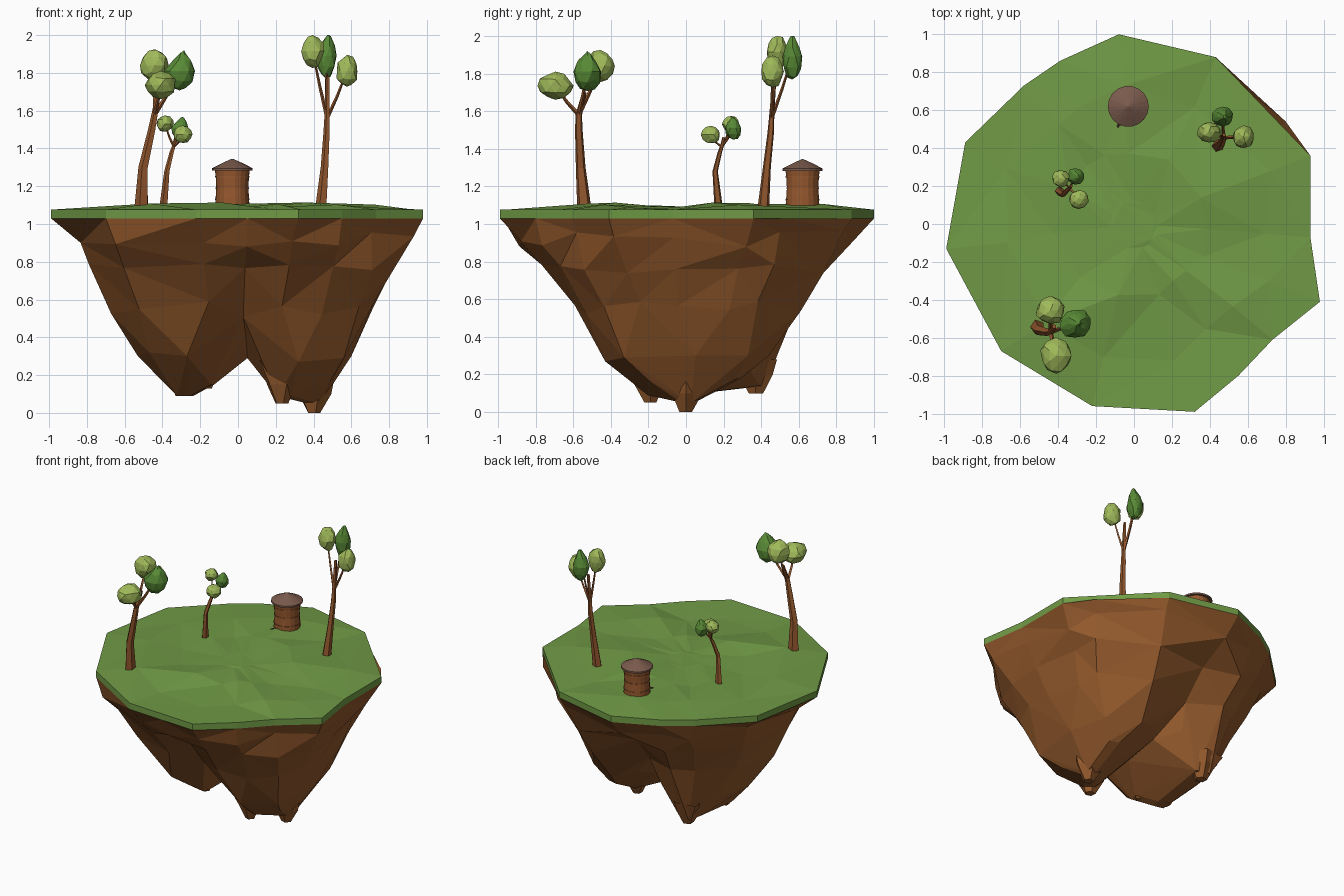
import bpy, bmesh, math, random
from mathutils import Vector

if "Cube" in bpy.data.objects:
    bpy.data.objects.remove(bpy.data.objects["Cube"])

random.seed(11)


def mat(name, r, g, b):
    lin = lambda c: ((c / 255 + 0.055) / 1.055) ** 2.4 if c > 10 else c / 255 / 12.92
    m = bpy.data.materials.new(name)
    m.diffuse_color = (lin(r), lin(g), lin(b), 1)
    m.use_nodes = True
    m.node_tree.nodes["Principled BSDF"].inputs["Base Color"].default_value = m.diffuse_color
    return m


GRASS = mat("grass_green", 112, 154, 70)
EARTH = mat("earth_brown", 148, 90, 44)
BARK = mat("bark_brown", 148, 88, 46)
LIGHT = mat("light_leaf", 160, 186, 90)
DARK = mat("dark_leaf", 88, 138, 54)
WOOD = mat("barrel_wood", 150, 88, 46)
LID = mat("lid_brown", 122, 90, 76)
METAL = mat("dark_metal", 72, 56, 46)


def finish(bm, name, material):
    bmesh.ops.recalc_face_normals(bm, faces=bm.faces)
    me = bpy.data.meshes.new(name)
    bm.to_mesh(me)
    bm.free()
    ob = bpy.data.objects.new(name, me)
    me.materials.append(material)
    bpy.context.collection.objects.link(ob)
    return ob


def loft(bm, rings, first=True, last=True):
    """Skin a list of equally long point rings, with optional end caps."""
    vs = [[bm.verts.new(p) for p in ring] for ring in rings]
    n = len(vs[0])
    for a, b in zip(vs, vs[1:]):
        for i in range(n):
            j = (i + 1) % n
            bm.faces.new((a[i], a[j], b[j], b[i]))
    if first:
        bm.faces.new(vs[0])
    if last:
        bm.faces.new(vs[-1])


def tube(bm, path, sides=5):
    """Tapered tube along points (x, y, z, radius)."""
    pts = [Vector(p[:3]) for p in path]
    rings = []
    for i, p in enumerate(path):
        d = (pts[min(i + 1, len(pts) - 1)] - pts[max(i - 1, 0)]).normalized()
        u = d.cross(Vector((0, 1, 0))).normalized()
        v = u.cross(d)
        rings.append([pts[i] + p[3] * (u * math.cos(a) + v * math.sin(a))
                      for a in (math.tau * k / sides for k in range(sides))])
    loft(bm, rings)


def turned(bm, cx, cy, profile, sides):
    loft(bm, [[(cx + r * math.cos(math.tau * k / sides), cy + r * math.sin(math.tau * k / sides), z)
               for k in range(sides)] for r, z in profile])


# Grass plate: irregular outline with a gently bumpy top
OUTLINE = [(-.08, 1.0), (-.39, .86), (-.58, .73), (-.89, .43), (-.99, -.13), (-.70, -.67),
           (-.22, -.96), (.32, -.99), (.55, -.80), (.73, -.61), (.98, -.41), (.93, -.07),
           (.93, .36), (.43, .88)]
bm = bmesh.new()
rings = [[(x, y, 1.03) for x, y in OUTLINE],
         [(x, y, 1.076) for x, y in OUTLINE]]
for f, lo, hi in ((.72, 1.065, 1.11), (.40, 1.075, 1.115), (.13, 1.088, 1.094)):
    rings.append([(x * f * random.uniform(.92, 1.08), y * f * random.uniform(.92, 1.08),
                   random.uniform(lo, hi)) for x, y in OUTLINE])
loft(bm, rings, first=False)
bmesh.ops.triangulate(bm, faces=bm.faces[:])
finish(bm, "grass_top", GRASS)

# Upper rock: rings following the left/right/front/back silhouettes, grooved in the middle
ROCK = OUTLINE[:7] + [(.05, -.975)] + OUTLINE[7:13] + [(.80, .54)] + OUTLINE[13:]
LEVELS = [(.92, .81, .88, .87, .86, 1), (.75, .76, .79, .72, .75, .9),
          (.55, .66, .71, .58, .62, .76)]
bm = bmesh.new()
rings = [[(x, y, 1.03) for x, y in ROCK]]
for z, xl, xr, yf, yb, groove in LEVELS:
    ring = []
    for x, y in ROCK:
        a = math.atan2(y, x)
        k = random.uniform(.97, 1.05) * (groove if abs(x) < .1 else 1)
        k *= 1 + abs(math.sin(2 * a)) * (.13 if x > 0 > y else .07)
        px = math.cos(a) * k * (xr if x > 0 else xl)
        py = math.sin(a) * k * (yb if y > 0 else yf)
        s = min(1, .96 * math.hypot(x, y) / math.hypot(px, py))    # stay under the grass
        ring.append((px * s, py * s, z + random.uniform(-.045, .045)))
    rings.append(ring)
loft(bm, rings, first=False, last=False)
bmesh.ops.triangulate(bm, faces=bm.faces[:])

# Lower rock: two lobes hulled between the last ring, a belt and hanging tips
VALLEY = [(.05, -.26, .42), (.05, .26, .34), (.05, 0, .29)]
BELTS = {
    -1: [(-.53, .02, .30), (-.47, -.26, .32), (-.27, -.40, .30), (-.08, -.36, .42),
         (-.46, .32, .30), (-.30, .48, .30), (-.07, .42, .38)],
    1: [(.60, .05, .30), (.56, -.33, .29), (.32, -.43, .27), (.13, -.38, .40),
        (.53, .33, .30), (.30, .44, .30), (.13, .38, .36), (.49, -.2, .17)]}
TIPS = {-1: [(-.28, .36, .14, .07), (-.28, -.05, .09, .05), (-.17, -.16, .15, .05)],
        1: [(.40, .01, .05, .04), (.25, -.16, .09, .05), (.40, .25, .18, .05)]}
for side in (-1, 1):
    lobe = bmesh.new()
    pts = [p for p in rings[-1] if p[0] * side > 0 or abs(p[0]) < .1]
    pts += VALLEY + BELTS[side]
    for x, y, z, r in TIPS[side]:
        pts += [(x + r * math.cos(t), y + r * math.sin(t), z) for t in (.5, 2.1, 3.7, 5.3)]
    verts = [lobe.verts.new(p) for p in pts]
    out = bmesh.ops.convex_hull(lobe, input=verts)
    junk = {v for v in out["geom_interior"] + out["geom_unused"] if isinstance(v, bmesh.types.BMVert)}
    bmesh.ops.delete(lobe, geom=list(junk), context='VERTS')
    finish(lobe, "rock_lobe_left" if side < 0 else "rock_lobe_right", EARTH)

# Small pointed stones hanging from the lobes: x, y, tip height, radius at the top
for x, y, z, r in [(.40, .0, 0, .13), (.23, -.19, .05, .13), (-.28, .37, .10, .14),
                   (-.17, -.14, .13, .11), (-.30, -.03, .09, .13)]:
    spike = []
    for h, s in ((.28, 1), (z + .10, .68), (z, .28)):
        spike.append([(x + r * s * q * math.cos(t), y + r * s * q * math.sin(t), h)
                      for t, q in ((math.tau * i / 5, random.uniform(.85, 1.1)) for i in range(5))])
    loft(bm, spike, first=False)
finish(bm, "rock_base", EARTH)


# Trees: bent trunk, thin branches to each leaf clump
def clump(name, c, size, dark):
    bm = bmesh.new()
    bmesh.ops.create_icosphere(bm, subdivisions=2, radius=1.06)
    for v in bm.verts:
        v.co *= random.uniform(.88, 1.07)
        if dark and v.co.z > 0:          # pointed teardrop
            s = 1 - .7 * min(v.co.z, 1) ** 1.6
            v.co.x = v.co.x * s + .3 * v.co.z
            v.co.y *= s
        v.co = Vector((c[i] + v.co[i] * size[i] for i in range(3)))
        v.co.z = min(v.co.z, 2.0)
    finish(bm, name, DARK if dark else LIGHT)


def tree(name, trunk, clumps):
    bm = bmesh.new()
    tube(bm, trunk)
    fork = trunk[-2]
    for i, (c, size, dark) in enumerate(clumps):
        f, t = Vector(fork[:3]), Vector(c)
        mid = f.lerp(t, .5)
        mid.z -= .01
        r = trunk[-1][3]
        tube(bm, [(*f, r), (*mid, r * .8), (*t, r * .45)], 4)
        clump(f"{name}_leaves_{i + 1}", c, size, dark)
    finish(bm, name + "_trunk", BARK)


tree("front_tree",
     [(-.51, -.54, 1.07, .04), (-.50, -.56, 1.30, .027), (-.455, -.57, 1.50, .021),
      (-.44, -.57, 1.58, .018), (-.42, -.54, 1.70, .012)],
     [((-.41, -.695, 1.735), (.08, .087, .068), False),
      ((-.44, -.455, 1.84), (.074, .07, .082), False),
      ((-.31, -.525, 1.81), (.078, .075, .105), True)])
tree("small_tree",
     [(-.395, .175, 1.07, .024), (-.375, .155, 1.28, .015), (-.35, .18, 1.38, .012),
      (-.34, .19, 1.41, .010), (-.33, .2, 1.46, .007)],
     [((-.387, .24, 1.53), (.045, .043, .043), False),
      ((-.292, .132, 1.475), (.049, .049, .045), False),
      ((-.308, .25, 1.51), (.043, .044, .06), True)])
tree("back_tree",
     [(.44, .41, 1.07, .033), (.46, .43, 1.30, .022), (.47, .45, 1.48, .018),
      (.472, .455, 1.56, .015), (.475, .47, 1.78, .010)],
     [((.395, .485, 1.915), (.058, .054, .085), False),
      ((.577, .46, 1.81), (.058, .058, .08), False),
      ((.466, .565, 1.89), (.054, .054, .115), True)])

# Barrel with bands, conical lid and a small tap
BX, BY = -.03, .62
bm = bmesh.new()
turned(bm, BX, BY, [(.092, 1.06), (.089, 1.13), (.085, 1.19), (.088, 1.25), (.093, 1.29)], 18)
finish(bm, "barrel", WOOD)
for i, (z, r) in enumerate([(1.13, .092), (1.19, .088), (1.25, .091)]):
    bm = bmesh.new()
    turned(bm, BX, BY, [(r, z - .004), (r, z + .004)], 18)
    finish(bm, f"barrel_band_{i + 1}", WOOD)
bm = bmesh.new()
turned(bm, BX, BY, [(.108, 1.283), (.108, 1.295), (.055, 1.322), (.004, 1.345)], 18)
finish(bm, "barrel_lid", LID)
bm = bmesh.new()
tube(bm, [(-.06, .56, 1.10, .008), (-.075, .53, 1.10, .008), (-.085, .51, 1.095, .009)], 6)
finish(bm, "barrel_tap", METAL)
